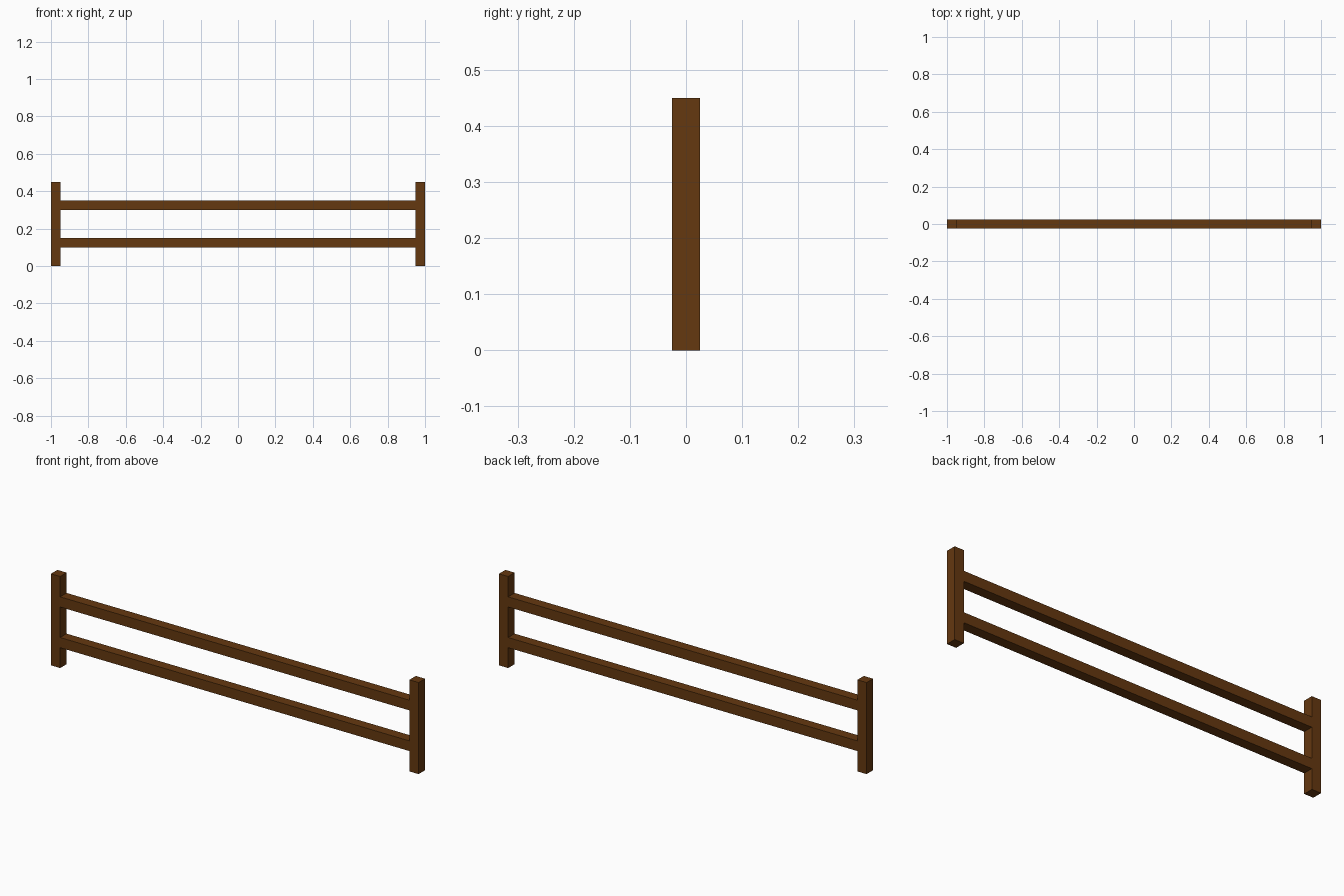
import bpy

cube = bpy.data.objects.get("Cube")
if cube:
    bpy.data.objects.remove(cube, do_unlink=True)

# Dark brown wood
COLOUR = (0.13, 0.04, 0.005, 1.0)
wood = bpy.data.materials.new("dark_brown_wood")
wood.use_nodes = True
wood.diffuse_color = COLOUR
wood.node_tree.nodes["Principled BSDF"].inputs["Base Color"].default_value = COLOUR

THICK = 0.05     # square section shared by posts and rails
HEIGHT = 0.45
HALF_LENGTH = 1.0


def beam(name, centre, size):
    """Add a flat-sided wooden beam."""
    bpy.ops.mesh.primitive_cube_add(size=1, location=centre)
    obj = bpy.context.object
    obj.name = obj.data.name = name
    obj.scale = size
    bpy.ops.object.transform_apply(location=False, rotation=False, scale=True)
    obj.data.materials.append(wood)
    return obj


# End posts
for name, side in (("right_post", -1), ("left_post", 1)):
    beam(name, (side * (HALF_LENGTH - THICK / 2), 0, HEIGHT / 2),
         (THICK, THICK, HEIGHT))

# Rails fitted between the posts
for name, bottom in (("lower_rail", 0.10), ("upper_rail", 0.30)):
    beam(name, (0, 0, bottom + THICK / 2),
         (2 * (HALF_LENGTH - THICK), THICK, THICK))
